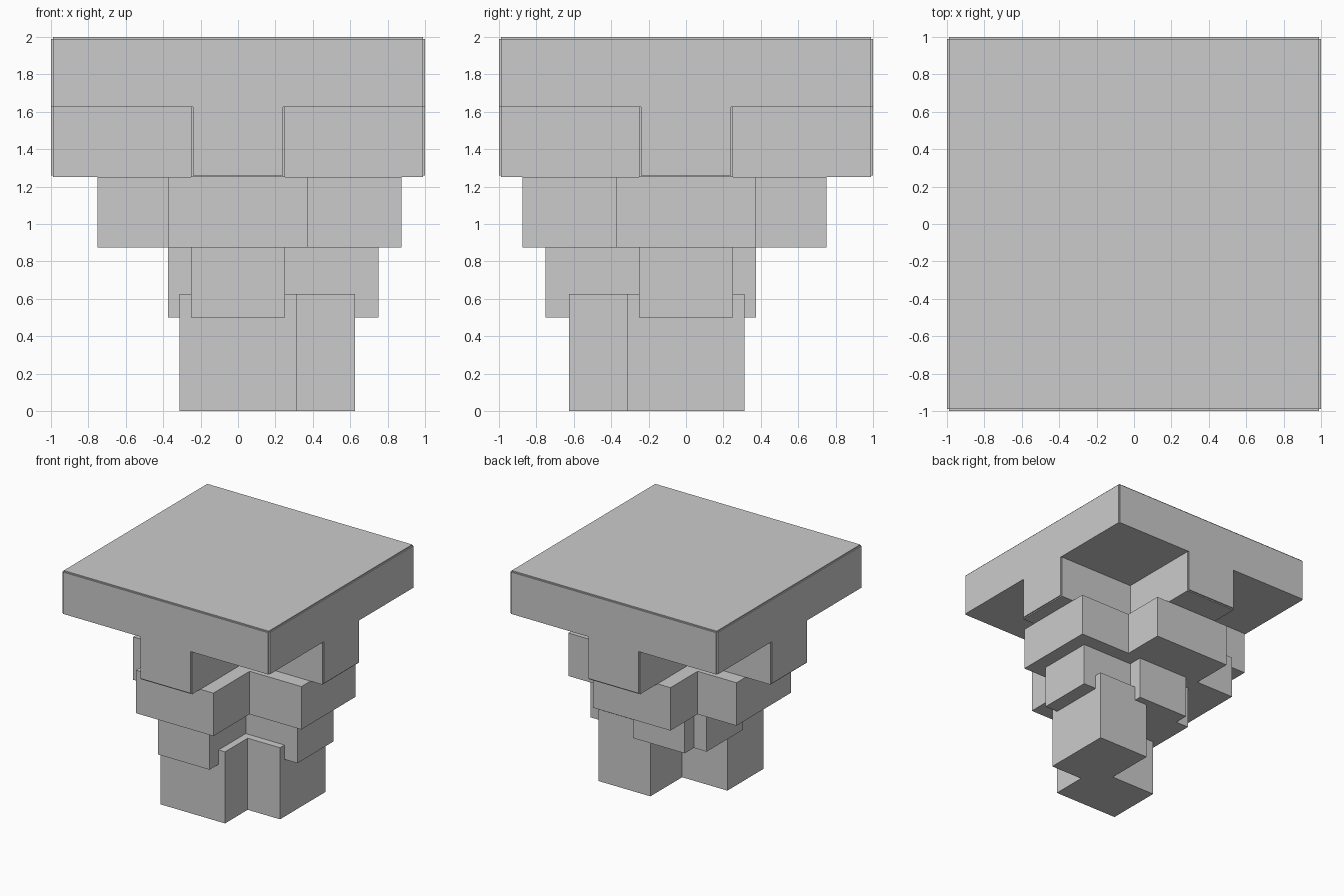
import bpy
import bmesh

if "Cube" in bpy.data.objects:
    bpy.data.objects.remove(bpy.data.objects["Cube"])


def prism(bm, outline, z0, z1):
    """Extrude a closed xy outline (counter-clockwise) from z0 to z1."""
    face = bm.faces.new([bm.verts.new((x, y, z0)) for x, y in outline])
    top = bmesh.ops.extrude_face_region(bm, geom=[face])["geom"]
    verts = [g for g in top if isinstance(g, bmesh.types.BMVert)]
    bmesh.ops.translate(bm, verts=verts, vec=(0, 0, z1 - z0))


def make(name, prisms):
    bm = bmesh.new()
    for outline, z0, z1 in prisms:
        prism(bm, outline, z0, z1)
    bmesh.ops.recalc_face_normals(bm, faces=bm.faces[:])
    mesh = bpy.data.meshes.new(name)
    bm.to_mesh(mesh)
    bm.free()
    obj = bpy.data.objects.new(name, mesh)
    bpy.context.collection.objects.link(obj)
    return obj


def rect(x, y):
    return [(-x, -y), (x, -y), (x, y), (-x, y)]


def cross(w, back, front):
    """Plus outline of half-width w: long arms to +x and -y, short arms to -x and +y."""
    return [(-w, -front), (w, -front), (w, -w), (front, -w), (front, w), (w, w),
            (w, back), (-w, back), (-w, w), (-back, w), (-back, -w), (-w, -w)]


E = 0.01  # tiny step where the outer skins of the slab meet

# Foot: two interlocking blocks pushed to the front right
make("foot", [([(-0.3125, -0.625), (0.3125, -0.625), (0.3125, -0.3125),
                (0.625, -0.3125), (0.625, 0.3125), (0.125, 0.3125),
                (0.125, -0.125), (-0.3125, -0.125)], 0, 0.625)])

# Stepped crosses growing outward
make("lower_cross", [(cross(0.25, 0.375, 0.75), 0.5, 0.875)])
make("middle_cross", [(cross(0.375, 0.75, 0.875), 0.875, 1.25)])
make("upper_cross", [(cross(0.25, 1 - E, 1 - E), 1.25, 1.625)])

# Thin end skins of the upper cross, flush with the slab sides
make("upper_cross_ends", [(rect(0.25 - E, 1), 1.25 + E, 1.625 + E),
                          (rect(1, 0.25 - E), 1.25 + E, 1.625 + E)])

# Top slab with finely stepped edges
make("top_slab", [(rect(1 - E, 1), 1.625, 2 - E),
                  (rect(1, 1 - E), 1.625, 2 - E),
                  (rect(1 - E, 1 - E), 1.625, 2)])
